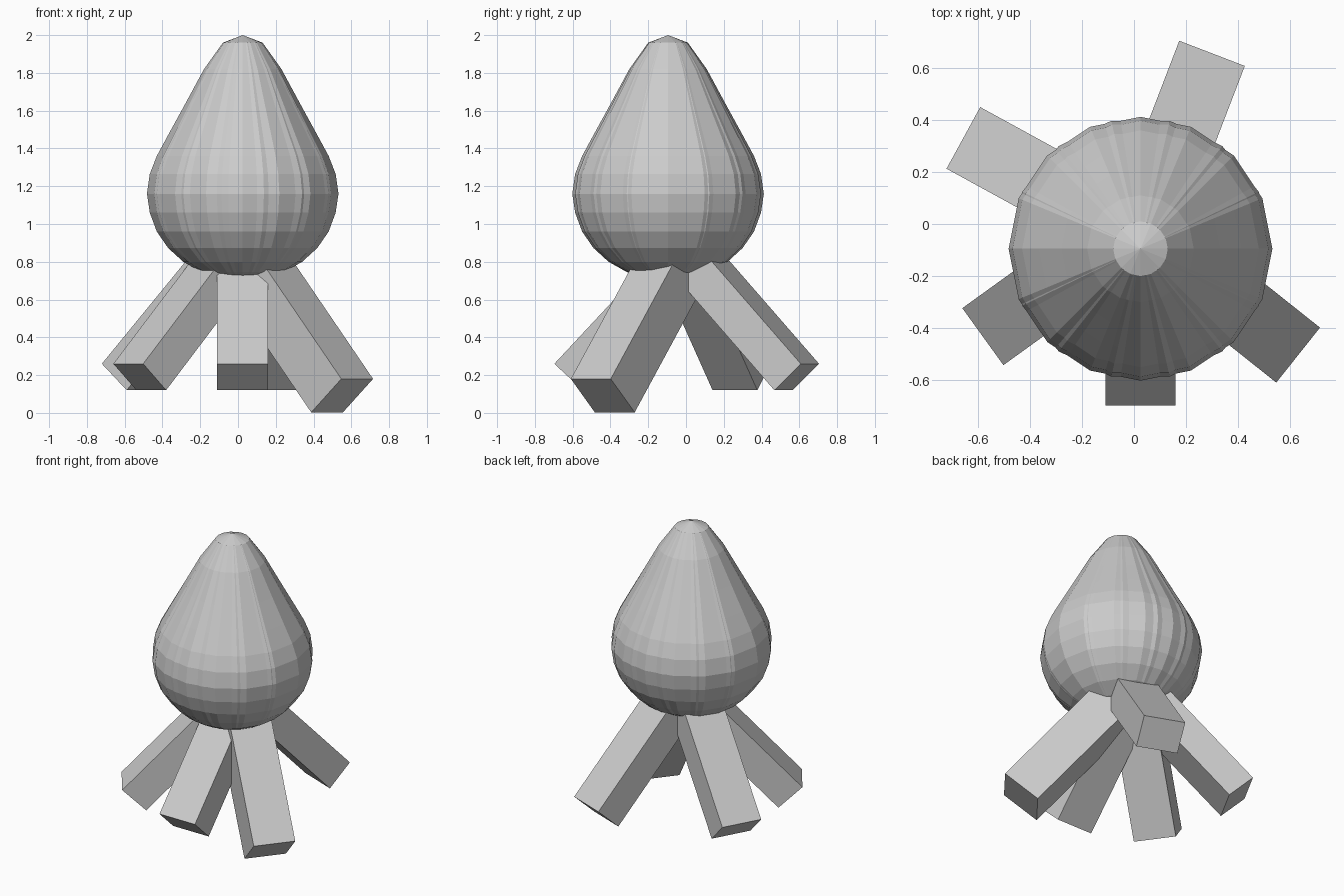
import bpy, bmesh
from math import sin, cos, pi, radians
from mathutils import Vector, Matrix

if "Cube" in bpy.data.objects:
    bpy.data.objects.remove(bpy.data.objects["Cube"])

CENTRE = (0.025, -0.095)
# flame profile (radius, height), from below the tip to above the base
PROFILE = [(0.105, 1.96), (0.205, 1.82), (0.305, 1.635), (0.39, 1.48),
           (0.455, 1.36), (0.492, 1.265), (0.507, 1.16), (0.492, 1.06),
           (0.455, 0.96), (0.395, 0.873), (0.315, 0.80), (0.219, 0.746),
           (0.112, 0.711)]


def make_object(name, bm):
    bmesh.ops.recalc_face_normals(bm, faces=bm.faces)
    mesh = bpy.data.meshes.new(name)
    bm.to_mesh(mesh)
    bm.free()
    obj = bpy.data.objects.new(name, mesh)
    bpy.context.collection.objects.link(obj)


def flame(name, sides, scale, tip, base):
    bm = bmesh.new()
    rings = [[bm.verts.new((CENTRE[0] + r * scale * cos(2 * pi * i / sides),
                            CENTRE[1] + r * scale * sin(2 * pi * i / sides), z))
              for i in range(sides)] for r, z in PROFILE]
    top = bm.verts.new((*CENTRE, tip))
    bottom = bm.verts.new((*CENTRE, base))
    for i in range(sides):
        j = (i + 1) % sides
        bm.faces.new((top, rings[0][i], rings[0][j]))
        bm.faces.new((bottom, rings[-1][j], rings[-1][i]))
        for a, b in zip(rings, rings[1:]):
            bm.faces.new((a[i], b[i], b[j], a[j]))
    make_object(name, bm)


def log(name, edge_mid, heading, pitch, thickness, length, width=0.27):
    # edge_mid is the middle of the upper edge of the outer end
    a, p = radians(heading), radians(pitch)
    out = Vector((cos(a) * cos(p), sin(a) * cos(p), -sin(p)))
    side = Vector((-sin(a), cos(a), 0))
    up = out.cross(side)
    mid = Vector(edge_mid) - out * length / 2 - up * thickness / 2
    rot = Matrix((out, side, up)).transposed().to_4x4()
    bm = bmesh.new()
    bmesh.ops.create_cube(bm, size=1, matrix=Matrix.Translation(mid) @ rot
                          @ Matrix.Diagonal((length, width, thickness, 1)))
    make_object(name, bm)


# flame: two nearly coincident shells whose ridges interleave
flame("flame", 16, 1.0, 2.0, 0.70)
flame("inner_flame", 14, 0.995, 1.998, 0.702)

# logs leaning together under the flame
log("front_log", (0.025, -0.697, 0.26), -90, 47, 0.205, 0.95)
log("front_left_log", (-0.581, -0.433, 0.26), 215.8, 47, 0.205, 0.95)
log("back_left_log", (-0.656, 0.331, 0.26), 151.3, 47, 0.205, 0.95)
log("back_log", (0.30, 0.656, 0.26), 69, 47, 0.205, 0.95)
log("front_right_log", (0.631, -0.504, 0.18), -38.5, 49, 0.27, 1.0)
